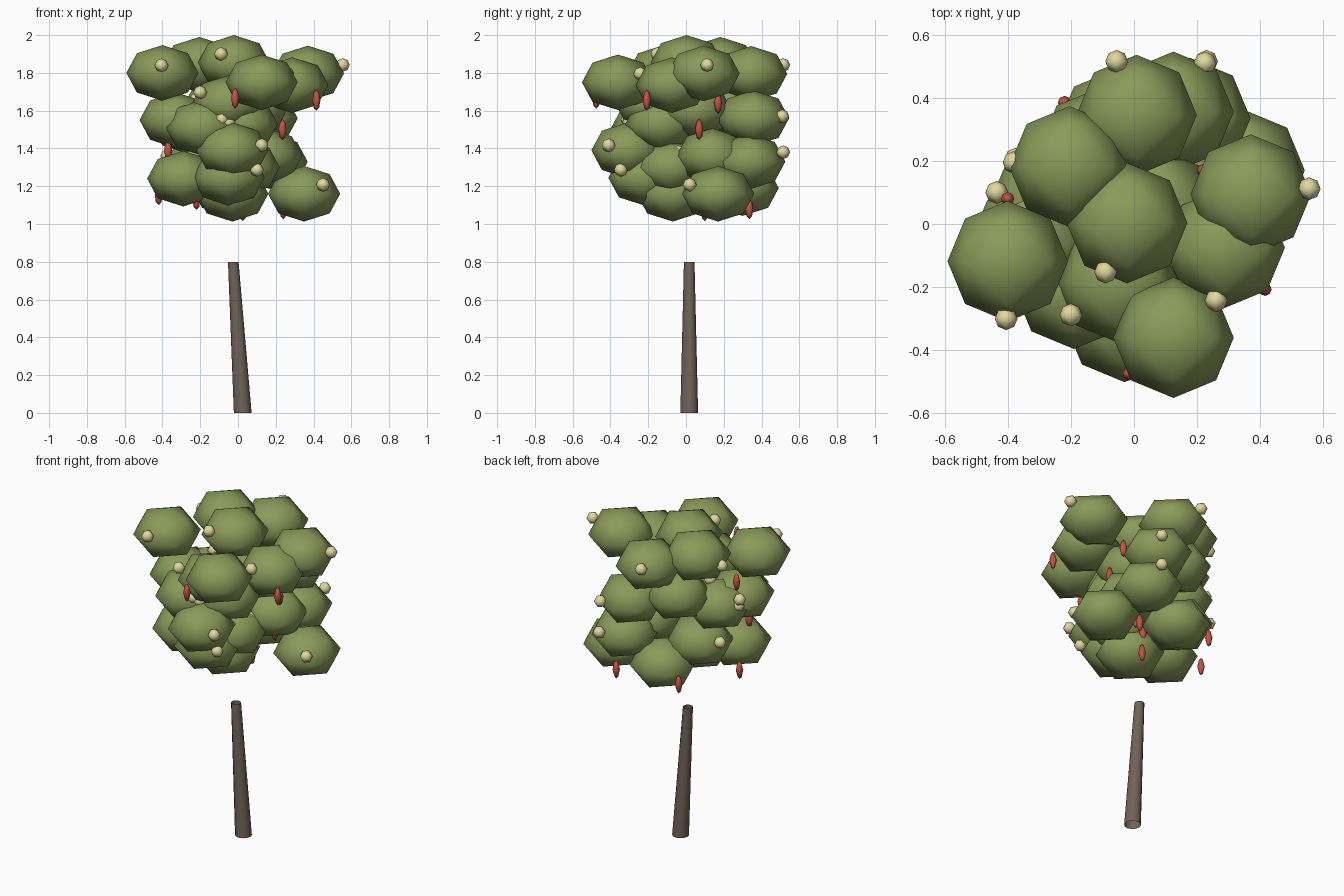
import bpy, bmesh
from itertools import product
from mathutils import Vector

cube = bpy.data.objects.get("Cube")
if cube:
    bpy.data.objects.remove(cube, do_unlink=True)


def material(name, rgb):
    m = bpy.data.materials.new(name)
    m.use_nodes = True
    m.diffuse_color = (*rgb, 1)
    m.node_tree.nodes["Principled BSDF"].inputs["Base Color"].default_value = (*rgb, 1)
    return m


bark = material("bark brown", (.165, .125, .095))
leaf = material("moss green", (.25, .325, .1))
cream = material("pale cream", (.75, .69, .34))
red = material("berry red", (.54, .09, .055))


def finish_mesh(name, bm, mat):
    mesh = bpy.data.meshes.new(name)
    bm.to_mesh(mesh)
    bm.free()
    mesh.materials.append(mat)
    return mesh


def place(name, mesh, spot=(0, 0, 0)):
    obj = bpy.data.objects.new(name, mesh)
    obj.location = spot
    bpy.context.collection.objects.link(obj)


def scatter(name, mesh, spots):
    for i, spot in enumerate(spots, 1):
        place(f"{name}_{i}", mesh, spot)


# Faceted ball: an octahedron split once and rounded outwards
def ball_mesh(name, radius, half_height, mat):
    bm = bmesh.new()
    for p in product((-1, 0, 1), repeat=3):
        if 1 <= sum(map(abs, p)) <= 2:
            v = Vector(p).normalized()
            bm.verts.new((v.x * radius, v.y * radius, v.z * half_height))
    bmesh.ops.convex_hull(bm, input=bm.verts)
    bmesh.ops.recalc_face_normals(bm, faces=bm.faces)
    for f in bm.faces:
        f.smooth = True
    return finish_mesh(name, bm, mat)


# Leaning, tapered, open-ended trunk
bm = bmesh.new()
bmesh.ops.create_cone(bm, cap_ends=False, segments=12, radius1=.047, radius2=.028, depth=.8)
for v in bm.verts:
    v.co.x -= v.co.z * .0625
    v.co.y += .017
    v.co.z += .4
for f in bm.faces:
    f.smooth = True
place("trunk", finish_mesh("trunk", bm, bark))

# Leaf clumps in the upper crown
clump = ball_mesh("leaf_clump", .191, .147, leaf)
scatter("upper_leaf_clump", clump, [
    (-.4, -.118, 1.8), (-.022, .003, 1.853), (.37, .093, 1.797), (.125, -.36, 1.75),
    (-.205, .182, 1.843), (.008, .345, 1.795), (.287, -.075, 1.735), (-.05, -.185, 1.64)])

# Leaf clumps in the middle of the crown
scatter("middle_leaf_clump", clump, [
    (.125, .355, 1.56), (.178, .335, 1.33), (-.19, -.205, 1.51), (-.33, -.06, 1.55),
    (-.03, -.31, 1.39), (.07, .05, 1.605), (.15, .14, 1.36), (-.11, .24, 1.605),
    (-.265, .07, 1.52), (.02, -.13, 1.53)])

# Leaf clumps along the bottom of the crown
scatter("lower_leaf_clump", clump, [
    (.35, .17, 1.16), (-.05, -.22, 1.245), (-.29, -.09, 1.24), (-.03, -.07, 1.16),
    (-.055, .3, 1.19), (-.2, .15, 1.31), (.03, -.08, 1.3)])

# Round cream blossoms on the outer faces
blossom = ball_mesh("blossom", .036, .036, cream)
scatter("blossom", blossom, [
    (-.405, -.3, 1.84), (-.09, -.152, 1.9), (.555, .112, 1.842), (-.2, -.288, 1.697),
    (.125, -.41, 1.417), (.45, .02, 1.208), (.1, -.345, 1.287), (-.085, -.31, 1.555),
    (-.05, -.3, 1.54), (.26, -.242, 1.795), (.225, .51, 1.57), (.23, .515, 1.38),
    (-.055, .515, 1.842), (-.38, .195, 1.83), (-.435, .1, 1.6), (-.42, .09, 1.555),
    (-.375, .205, 1.36), (.105, -.04, 1.38), (-.22, .08, 1.66)])

# Slim red pods hanging under the clumps
pod = ball_mesh("pod", .021, .055, red)
scatter("pod", pod, [
    (-.015, -.475, 1.665), (.415, -.207, 1.655), (.235, .07, 1.5), (.22, .17, 1.64),
    (-.37, -.085, 1.39), (-.42, .08, 1.155), (-.22, .385, 1.13), (.24, .335, 1.08),
    (.025, .1, 1.07), (.007, .086, 1.215), (.13, .17, 1.215), (-.4, .08, 1.69),
    (-.2, .13, 1.42)])
